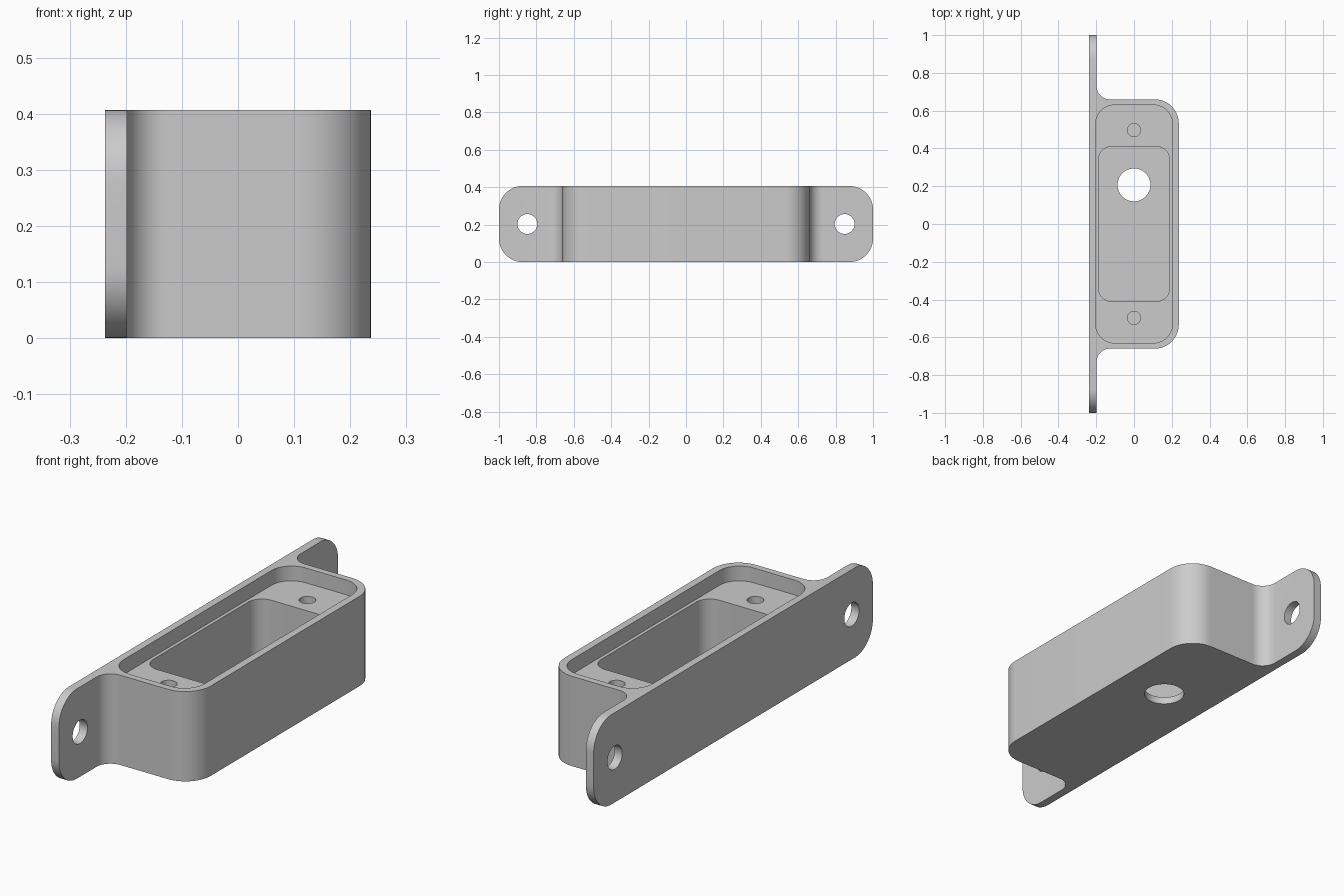
import bpy, bmesh, math
from mathutils import Vector

if "Cube" in bpy.data.objects:
    bpy.data.objects.remove(bpy.data.objects["Cube"], do_unlink=True)

HALF_W, HEIGHT, WALL = 0.237, 0.407, 0.033
FLANGE_X = -0.198      # outer face of the mounting flange
BODY_Y = 0.66          # half length of the box body
BIG_R, FILLET_R = 0.127, 0.07
LEDGE_Z = 0.34         # floor of the lid recess

grey = bpy.data.materials.new("plain grey")
grey.use_nodes = True
colour = (0.6, 0.6, 0.6, 1)
grey.diffuse_color = colour
grey.node_tree.nodes["Principled BSDF"].inputs["Base Color"].default_value = colour


def rounded(corners, steps=12):
    """Outline with right-angled corners (u, v, radius) rounded off."""
    pts = []
    for i, (u, v, r) in enumerate(corners):
        p = Vector((u, v))
        if r == 0:
            pts.append(p)
            continue
        d1 = (Vector(corners[i - 1][:2]) - p).normalized()
        d2 = (Vector(corners[(i + 1) % len(corners)][:2]) - p).normalized()
        c = p + (d1 + d2) * r
        for k in range(steps + 1):
            t = math.pi / 2 * k / steps
            pts.append(c - r * (d2 * math.cos(t) + d1 * math.sin(t)))
    return pts


def rect(u0, u1, v0, v1, r):
    return rounded([(u0, v0, r), (u1, v0, r), (u1, v1, r), (u0, v1, r)])


def circle(u, v, r, n=48):
    return [Vector((u + r * math.cos(math.tau * k / n),
                    v + r * math.sin(math.tau * k / n))) for k in range(n)]


def prism(name, outline, lo, hi, axis="z"):
    """Extrude an outline (xy along z, or yz along x) from lo to hi."""
    place = (lambda p, w: (p.x, p.y, w)) if axis == "z" else (lambda p, w: (w, p.x, p.y))
    bm = bmesh.new()
    base = bm.faces.new([bm.verts.new(place(p, lo)) for p in outline])
    top = bmesh.ops.extrude_face_region(bm, geom=[base])["geom"]
    move = Vector(place(Vector((0, 0)), hi - lo))
    bmesh.ops.translate(bm, vec=move, verts=[g for g in top if isinstance(g, bmesh.types.BMVert)])
    bmesh.ops.recalc_face_normals(bm, faces=bm.faces)
    mesh = bpy.data.meshes.new(name)
    bm.to_mesh(mesh)
    bm.free()
    mesh.materials.append(grey)
    obj = bpy.data.objects.new(name, mesh)
    bpy.context.collection.objects.link(obj)
    return obj


# Housing and flanges share one plan outline
half = [(-HALF_W, -1, 0), (FLANGE_X, -1, 0), (FLANGE_X, -BODY_Y, FILLET_R), (HALF_W, -BODY_Y, BIG_R)]
plan = half + [(x, -y, r) for x, y, r in reversed(half)]
housing = prism("housing", rounded(plan), -0.1, HEIGHT + 0.1)

# Side outline trims the height and rounds the flange ends
tools = [("INTERSECT", prism("side_trim", rect(-1.0, 1.0, 0, HEIGHT, BIG_R), -0.5, 0.5, "x"))]

# Lid recess, deep pocket and cable hole
cuts = [
    prism("lid_recess", rect(-0.203, 0.203, -0.63, 0.63, 0.1), LEDGE_Z, 0.6),
    prism("pocket", rect(-0.188, 0.188, -0.41, 0.41, 0.07), WALL, 0.55),
    prism("cable_hole", circle(0, 0.207, 0.087), -0.1, 0.2),
]
# Blind screw holes and flange mounting holes at both ends
for side in (-1, 1):
    cuts.append(prism("screw_hole", circle(0, side * 0.497, 0.035, 32), 0.14, 0.5))
    cuts.append(prism("mounting_hole", circle(side * 0.848, HEIGHT / 2, 0.053), -0.4, 0, "x"))
tools += [("DIFFERENCE", c) for c in cuts]

# Apply the cutters, then remove them
bpy.ops.object.select_all(action="DESELECT")
bpy.context.view_layer.objects.active = housing
housing.select_set(True)
for operation, tool in tools:
    tool.hide_render = True
    mod = housing.modifiers.new(tool.name, "BOOLEAN")
    mod.operation, mod.solver, mod.object = operation, "EXACT", tool
    bpy.ops.object.modifier_apply(modifier=mod.name)
    bpy.data.objects.remove(tool, do_unlink=True)

bpy.ops.object.shade_smooth_by_angle(angle=math.radians(30))
